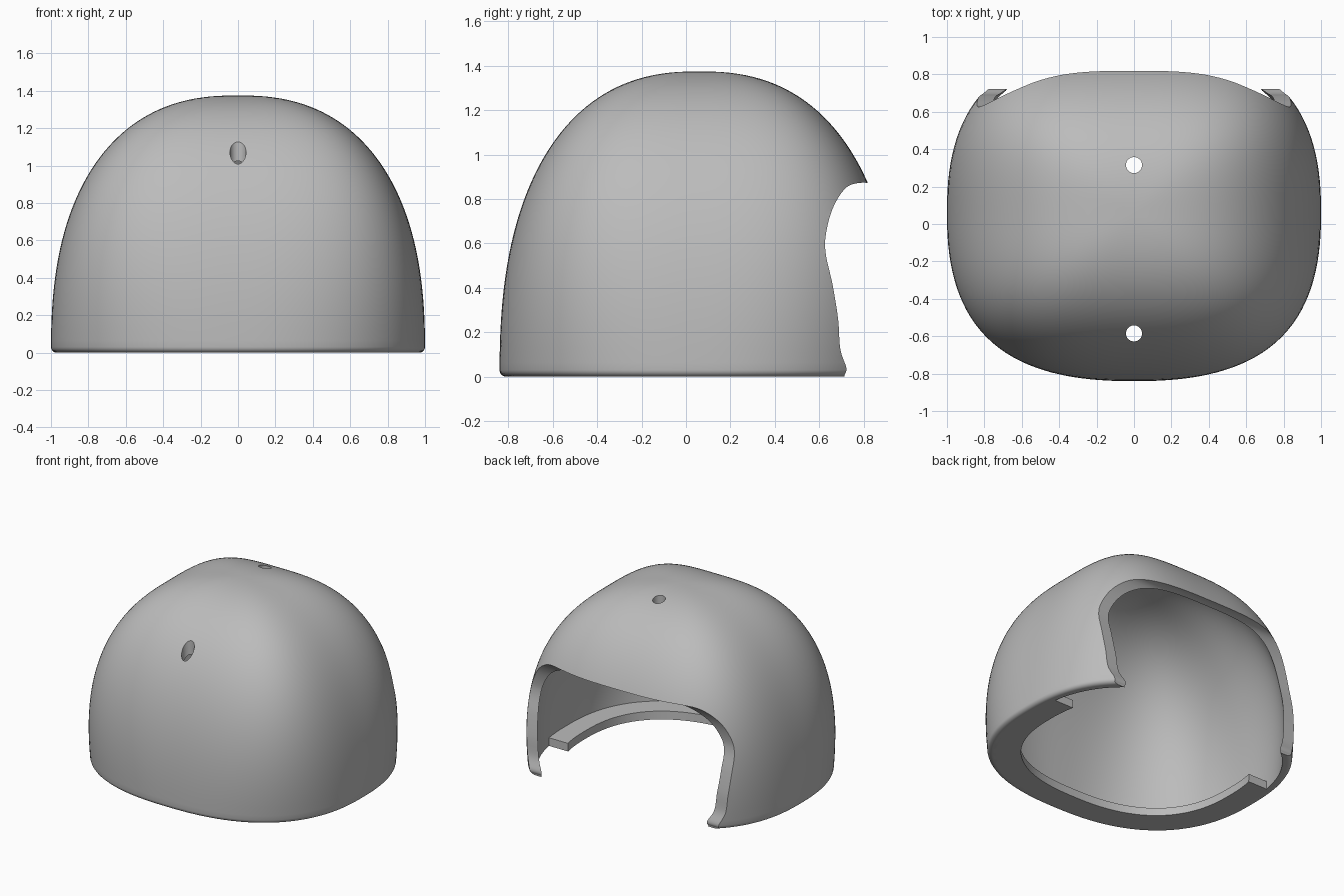
import bpy, bmesh, math
from mathutils import Vector

if "Cube" in bpy.data.objects:
    bpy.data.objects.remove(bpy.data.objects["Cube"], do_unlink=True)

SEGS, RINGS = 144, 44
CENTRE_Y, HALF_X, HALF_Y, HEIGHT = 0.06, 1.0, 0.9, 1.375
WALL, ROUND = 0.06, 0.03

grey = bpy.data.materials.new("shell_grey")
grey.use_nodes = True
colour = (0.5, 0.5, 0.5, 1)
grey.diffuse_color = colour
grey.node_tree.nodes["Principled BSDF"].inputs["Base Color"].default_value = colour


def finish(name, bm):
    bmesh.ops.recalc_face_normals(bm, faces=bm.faces)
    mesh = bpy.data.meshes.new(name)
    bm.to_mesh(mesh)
    bm.free()
    mesh.materials.append(grey)
    obj = bpy.data.objects.new(name, mesh)
    bpy.context.collection.objects.link(obj)
    return obj


def outline(inset, scale, z):
    """Rounded-square ring that gets squarer towards the crown."""
    m = 2.45 + 0.8 * max(z, 0)
    a, b = (HALF_X - inset) * scale, (HALF_Y - inset) * scale
    pts = []
    for i in range(SEGS):
        t = math.tau * i / SEGS
        c, s = math.cos(t), math.sin(t)
        r = (abs(c / a) ** m + abs(s / b) ** m) ** (-1 / m)
        pts.append(Vector((r * c, CENTRE_Y + r * s, z)))
    return pts


def bridge(bm, a, b):
    for i in range(len(a)):
        j = (i + 1) % len(a)
        bm.faces.new((a[i], a[j], b[j], b[i]))


def dome(name, inset, base):
    """Closed dome: base is a list of (extra inset, z) rings below the curve."""
    bm = bmesh.new()
    height = HEIGHT - inset
    rings = [outline(inset + extra, 1, z) for extra, z in base]
    start = 0.025 if base[-1][1] > 0 else 0.0
    for k in range(RINGS):
        p = start + (math.pi / 2 - start) * k / RINGS
        z = height * math.sin(p) ** (2 / 2.4)
        if z > base[-1][1] + 0.005:
            rings.append(outline(inset, math.cos(p) ** (2 / 2.4), z))
    verts = [[bm.verts.new(p) for p in ring] for ring in rings]
    for a, b in zip(verts, verts[1:]):
        bridge(bm, a, b)
    bm.faces.new(verts[0])
    top = bm.verts.new((0, CENTRE_Y, height))
    for i in range(SEGS):
        bm.faces.new((verts[-1][i], verts[-1][(i + 1) % SEGS], top))
    return finish(name, bm)


def smooth_path(points, steps=8):
    """Catmull-Rom curve through the points."""
    pts = [Vector(p) for p in points]
    pts = [pts[0]] + pts + [pts[-1]]
    out = []
    for a, b, c, d in zip(pts, pts[1:], pts[2:], pts[3:]):
        for k in range(steps):
            t = k / steps
            out.append(0.5 * (2 * b + (c - a) * t + (2 * a - 5 * b + 4 * c - d) * t * t
                              + (3 * b - a - 3 * c + d) * t ** 3))
    return out + [pts[-1]]


def opening_cutter():
    """Prism across x that removes the open side."""
    edge = smooth_path([(0.86, 0.87), (0.775, 0.872), (0.715, 0.845), (0.66, 0.755),
                        (0.63, 0.64), (0.63, 0.55), (0.66, 0.415), (0.685, 0.26),
                        (0.695, 0.125), (0.722, 0.04), (0.715, 0.01)])
    profile = [(1.5, 0.87)] + [tuple(p) for p in edge] + [(0.715, -0.2), (1.5, -0.2)]
    bm = bmesh.new()
    sides = [[bm.verts.new((x, y, z)) for y, z in profile] for x in (-1.5, 1.5)]
    bridge(bm, *sides)
    for side in sides:
        bm.faces.new(side)
    return finish("opening_cutter", bm)


def hole_cutter(y):
    bm = bmesh.new()
    bmesh.ops.create_cone(bm, cap_ends=True, segments=32, radius1=0.043,
                          radius2=0.043, depth=1.0)
    bmesh.ops.translate(bm, vec=(0, y, 1.2), verts=bm.verts)
    return finish("hole_cutter", bm)


def shade(obj):
    bpy.ops.object.select_all(action="DESELECT")
    obj.select_set(True)
    bpy.context.view_layer.objects.active = obj
    bpy.ops.object.shade_smooth_by_angle(angle=math.radians(35))


# Outer shell with a rounded bottom edge
corner = [(ROUND * (1 - math.sin(a)), ROUND * (1 - math.cos(a)))
          for a in (math.pi / 2 * k / 5 for k in range(6))]
shell = dome("shell", 0, corner)

# Hollow, open side and vent holes
cutters = [dome("cavity_cutter", WALL, [(0, -0.2), (0, 0)]), opening_cutter(),
           hole_cutter(-0.585), hole_cutter(0.315)]
bpy.context.view_layer.objects.active = shell
for cutter in cutters:
    cutter.hide_render = True
    mod = shell.modifiers.new("cut", "BOOLEAN")
    mod.operation, mod.solver, mod.object = "DIFFERENCE", "EXACT", cutter
    bpy.ops.object.modifier_apply(modifier=mod.name)
for cutter in cutters:
    bpy.data.objects.remove(cutter, do_unlink=True)
shade(shell)

# Inner ledge around the closed side, ending in flat faces
bm = bmesh.new()
loops = [[bm.verts.new(p) for p in outline(inset, 1, z)]
         for inset, z in ((0.035, 0), (0.21, 0), (0.21, 0.06), (0.035, 0.06))]
for a, b in zip(loops, loops[1:] + loops[:1]):
    bridge(bm, a, b)
bmesh.ops.bisect_plane(bm, geom=bm.verts[:] + bm.edges[:] + bm.faces[:],
                       plane_co=(0, 0.28, 0), plane_no=(0, 1, 0), clear_outer=True)
bmesh.ops.holes_fill(bm, edges=[e for e in bm.edges if e.is_boundary], sides=0)
shade(finish("inner_ledge", bm))
